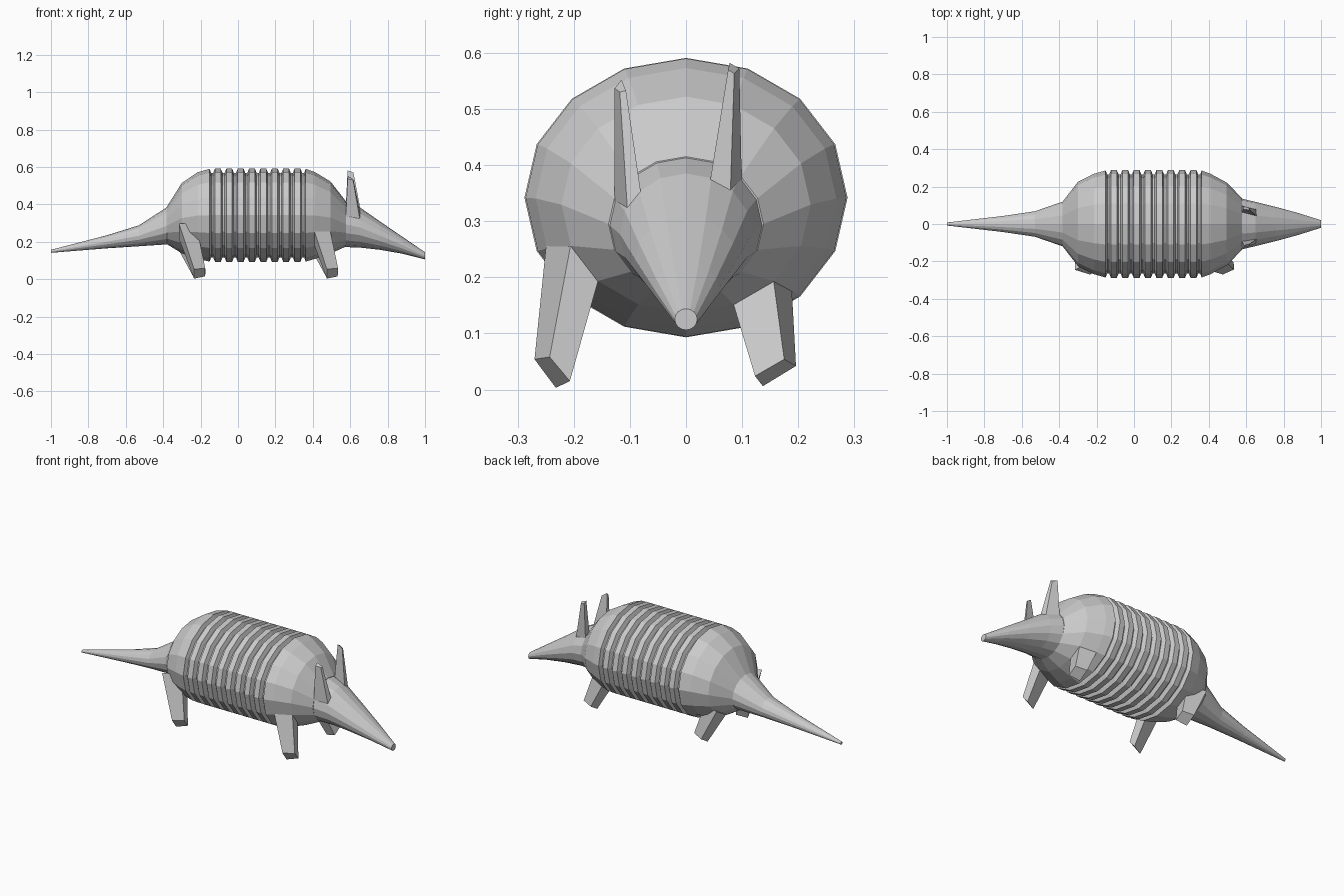
import bpy, bmesh
from math import sin, cos, pi

SIDES = 16


def finish(bm, name):
    bmesh.ops.recalc_face_normals(bm, faces=bm.faces)
    mesh = bpy.data.meshes.new(name)
    bm.to_mesh(mesh)
    bm.free()
    ob = bpy.data.objects.new(name, mesh)
    bpy.context.collection.objects.link(ob)
    return ob


def loft(name, stations):
    """Elliptical rings along x; station = (x, half width, top z, bottom z)."""
    bm = bmesh.new()
    rings = []
    for x, w, top, bot in stations:
        c, h = (top + bot) / 2, (top - bot) / 2
        rings.append([bm.verts.new((x, w * sin(2 * pi * i / SIDES),
                                    c + h * cos(2 * pi * i / SIDES)))
                      for i in range(SIDES)])
    for a, b in zip(rings, rings[1:]):
        for i in range(SIDES):
            j = (i + 1) % SIDES
            bm.faces.new((a[i], a[j], b[j], b[i]))
    bm.faces.new(rings[0])
    bm.faces.new(rings[-1])
    return finish(bm, name)


def tapered_box(name, tip, base, extend=1.0, shift=0.0):
    """Four-sided prism from tip quad to base quad, extended into the body."""
    bm = bmesh.new()
    a = [bm.verts.new((x + shift, y, z)) for x, y, z in tip]
    b = [bm.verts.new([t + (s - t) * extend + (shift if k == 0 else 0)
                       for k, (t, s) in enumerate(zip(p, q))])
         for p, q in zip(tip, base)]
    bm.faces.new(a)
    bm.faces.new(b)
    for i in range(4):
        j = (i + 1) % 4
        bm.faces.new((a[i], a[j], b[j], b[i]))
    return finish(bm, name)


# Shell with nine grooves between the bands
shell = [(-0.385, 0.115, 0.38, 0.19), (-0.30, 0.225, 0.515, 0.138),
         (-0.215, 0.268, 0.572, 0.108), (-0.152, 0.286, 0.59, 0.094)]
for n in range(9):
    g = -0.138 + n * 0.0608
    low = (0.264, 0.567, 0.117)
    full = (0.288, 0.591, 0.093)
    shell += [(g - 0.005, *low), (g + 0.005, *low)]
    if n < 8:
        shell += [(g + 0.015, *full), (g + 0.046, *full)]
shell += [(0.362, 0.286, 0.59, 0.094), (0.41, 0.268, 0.573, 0.108),
          (0.495, 0.222, 0.522, 0.137), (0.578, 0.138, 0.415, 0.175)]
loft("shell", shell)

# Head and tail
loft("head", [(0.56, 0.14, 0.42, 0.172), (0.65, 0.118, 0.385, 0.169),
              (0.76, 0.091, 0.308, 0.157), (0.88, 0.058, 0.226, 0.136),
              (1.0, 0.02, 0.144, 0.106)])
loft("tail", [(-1.0, 0.008, 0.157, 0.141), (-0.70, 0.043, 0.235, 0.165),
              (-0.53, 0.068, 0.288, 0.176), (-0.38, 0.12, 0.385, 0.186)])

# Legs: the back pair repeats the front pair
right_foot = [(0.475, -0.27, 0.054), (0.535, -0.243, 0.058),
              (0.533, -0.207, 0.015), (0.475, -0.232, 0.003)]
right_hip = [(0.41, -0.25, 0.25), (0.495, -0.207, 0.25),
             (0.495, -0.159, 0.185), (0.41, -0.195, 0.175)]
left_foot = [(0.535, 0.123, 0.024), (0.535, 0.175, 0.054),
             (0.475, 0.196, 0.042), (0.475, 0.137, 0.006)]
left_hip = [(0.495, 0.086, 0.147), (0.495, 0.157, 0.187),
            (0.41, 0.189, 0.17), (0.41, 0.11, 0.125)]
for label, dx in (("front", 0.0), ("back", -0.71)):
    tapered_box(label + "_right_leg", right_foot, right_hip, 1.25, dx)
    tapered_box(label + "_left_leg", left_foot, left_hip, 1.4, dx)

# Ears
tapered_box("right_ear",
            [(0.615, -0.118, 0.53), (0.617, -0.107, 0.533),
             (0.588, -0.115, 0.552), (0.586, -0.127, 0.537)],
            [(0.652, -0.104, 0.315), (0.655, -0.08, 0.348),
             (0.575, -0.09, 0.35), (0.575, -0.127, 0.31)])
tapered_box("left_ear",
            [(0.617, 0.075, 0.57), (0.615, 0.086, 0.563),
             (0.588, 0.095, 0.572), (0.586, 0.078, 0.582)],
            [(0.655, 0.043, 0.372), (0.652, 0.079, 0.349),
             (0.575, 0.10, 0.34), (0.575, 0.06, 0.36)])
